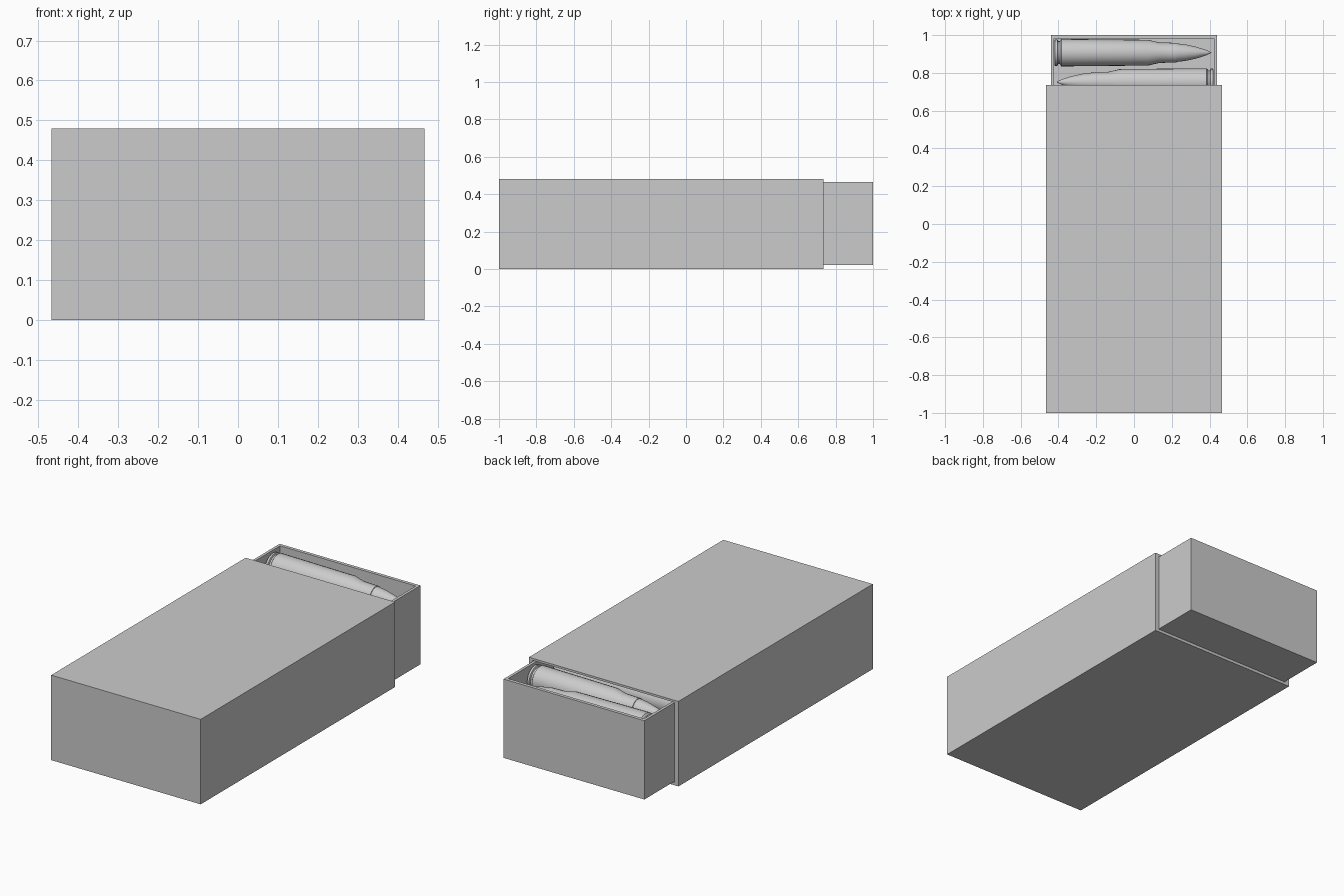
import bpy, bmesh, math
from mathutils import Vector

if "Cube" in bpy.data.objects:
    bpy.data.objects.remove(bpy.data.objects["Cube"])


def link(name, mesh):
    ob = bpy.data.objects.new(name, mesh)
    bpy.context.collection.objects.link(ob)
    return ob


def open_box(name, lo, hi, in_lo, in_hi, axis):
    """Hollow box, open on its positive 'axis' side."""
    bm = bmesh.new()
    bmesh.ops.create_cube(bm, size=2)
    for v in bm.verts:
        v.co = Vector([hi[i] if v.co[i] > 0 else lo[i] for i in range(3)])
    bm.normal_update()
    face = max(bm.faces, key=lambda f: f.normal[axis])
    for step in range(2):
        # first the rim, then the inner walls
        face = bmesh.ops.extrude_discrete_faces(bm, faces=[face])["faces"][0]
        for v in face.verts:
            for i in range(3):
                if i != axis:
                    v.co[i] = min(max(v.co[i], in_lo[i]), in_hi[i])
                elif step == 1:
                    v.co[i] = in_lo[i]
    mesh = bpy.data.meshes.new(name)
    bm.to_mesh(mesh)
    bm.free()
    return link(name, mesh)


def lathe_mesh(name, profile, sides=24):
    """Turn (x, radius) points around the x axis."""
    bm = bmesh.new()
    verts = [bm.verts.new((x, 0, r)) for x, r in profile]
    edges = [bm.edges.new(p) for p in zip(verts, verts[1:])]
    bmesh.ops.spin(bm, geom=verts + edges, cent=(0, 0, 0), axis=(1, 0, 0),
                   angle=2 * math.pi, steps=sides, use_duplicate=False)
    bmesh.ops.remove_doubles(bm, verts=bm.verts, dist=0.0004)
    bmesh.ops.recalc_face_normals(bm, faces=bm.faces)
    mesh = bpy.data.meshes.new(name)
    bm.to_mesh(mesh)
    bm.free()
    return mesh


# Outer sleeve, closed at the front and open at the back
open_box("sleeve", (-0.467, -1, 0), (0.467, 0.735, 0.48),
         (-0.443, -0.985, 0.016), (0.443, 0.735, 0.468), 1)

# Sliding tray, open on top
open_box("tray", (-0.44, -0.71, 0.02), (0.44, 1, 0.465),
         (-0.424, -0.692, 0.023), (0.424, 0.981, 0.465), 2)

# Bottlenecked cartridge: rim, groove, case, shoulder, neck, pointed bullet
R = 0.0725
profile = [(-0.42, 0), (-0.42, 0.066), (-0.417, 0.070), (-0.405, 0.070),
           (-0.402, 0.061), (-0.393, 0.061), (-0.385, R), (0.075, 0.068),
           (0.135, 0.054), (0.225, 0.052), (0.226, 0.049), (0.275, 0.043),
           (0.33, 0.031), (0.38, 0.015), (0.405, 0.004), (0.41, 0)]
cartridge_mesh = lathe_mesh("cartridge", profile)

# Three layers of ten, alternating direction
for layer in range(3):
    for row in range(10):
        ob = link(f"cartridge_{layer}_{row}", cartridge_mesh)
        ob.location = (0, 0.907 - 0.155 * row, 0.3855 - 0.145 * layer)
        ob.rotation_euler.z = math.pi * (row % 2)

bpy.ops.object.select_all(action="DESELECT")
first = bpy.data.objects["cartridge_0_0"]
first.select_set(True)
bpy.context.view_layer.objects.active = first
bpy.ops.object.shade_smooth_by_angle(angle=math.radians(30))
